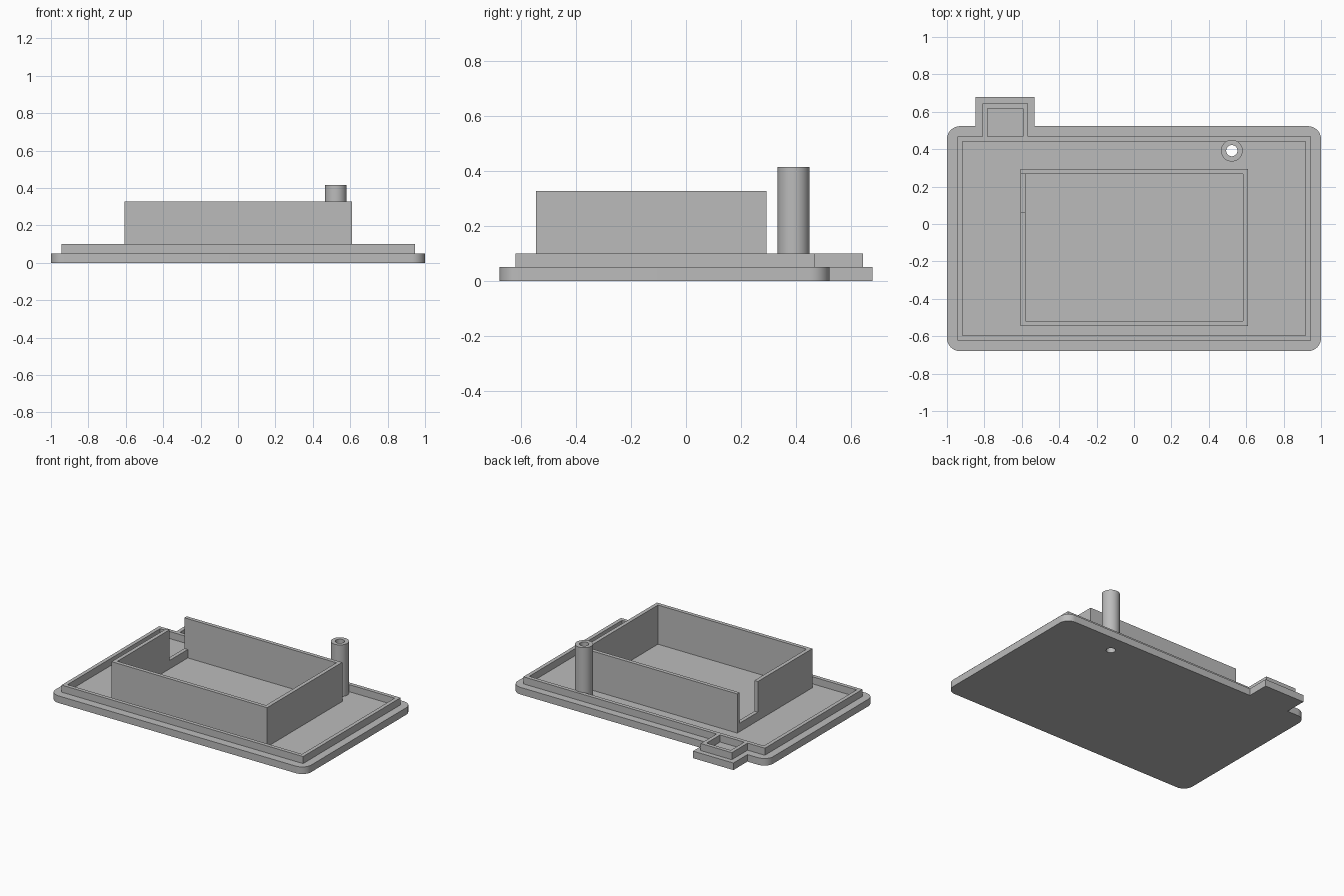
import bpy
import bmesh
from math import cos, sin, pi, radians
from mathutils import Vector

cube = bpy.data.objects.get("Cube")
if cube:
    bpy.data.objects.remove(cube, do_unlink=True)

grey = bpy.data.materials.new("plain grey plastic")
grey.use_nodes = True
colour = (0.5, 0.5, 0.5, 1)
grey.diffuse_color = colour
grey.node_tree.nodes["Principled BSDF"].inputs["Base Color"].default_value = colour

FLOOR = 0.05      # top of the base plate
WALL = 0.027      # thickness of all thin walls


def rect(x0, x1, y0, y1):
    return [(x0, y0), (x1, y0), (x1, y1), (x0, y1)]


def arc(cx, cy, r, start, sweep, steps):
    return [(cx + r * cos(start + sweep * i / steps),
             cy + r * sin(start + sweep * i / steps)) for i in range(steps + 1)]


def circle(cx, cy, r, steps=48):
    return arc(cx, cy, r, 0, 2 * pi, steps)[:-1]


def prism(name, loops, z0, z1):
    """Extrude an outline (first loop) with holes (other loops)."""
    bm = bmesh.new()
    for loop in loops:
        verts = [bm.verts.new((x, y, z0)) for x, y in loop]
        for a, b in zip(verts, verts[1:] + verts[:1]):
            bm.edges.new((a, b))
    bmesh.ops.triangle_fill(bm, use_beauty=True, edges=bm.edges[:], normal=(0, 0, 1))
    result = bmesh.ops.extrude_face_region(bm, geom=bm.faces[:], use_keep_orig=True)
    top = [g for g in result["geom"] if isinstance(g, bmesh.types.BMVert)]
    bmesh.ops.translate(bm, verts=top, vec=Vector((0, 0, z1 - z0)))
    bmesh.ops.recalc_face_normals(bm, faces=bm.faces[:])
    mesh = bpy.data.meshes.new(name)
    bm.to_mesh(mesh)
    bm.free()
    mesh.materials.append(grey)
    obj = bpy.data.objects.new(name, mesh)
    bpy.context.collection.objects.link(obj)
    bpy.ops.object.select_all(action='DESELECT')
    obj.select_set(True)
    bpy.context.view_layer.objects.active = obj
    bpy.ops.object.shade_smooth_by_angle(angle=radians(30))
    return obj


# Base plate: rounded corners, square tab at the back, screw hole
FRONT, BACK, R = -0.68, 0.523, 0.07
TAB_BACK = 0.68
post = (0.523, 0.392)
outline = (arc(1 - R, FRONT + R, R, -pi / 2, pi / 2, 10)
           + arc(1 - R, BACK - R, R, 0, pi / 2, 10)
           + [(-0.531, BACK), (-0.531, TAB_BACK), (-0.847, TAB_BACK), (-0.847, BACK)]
           + arc(R - 1, BACK - R, R, pi / 2, pi / 2, 10)
           + arc(R - 1, FRONT + R, R, pi, pi / 2, 10))
prism("base_plate", [outline, circle(*post, 0.03)], 0, FLOOR)

# Raised rim around the plate, with a closed pocket on the tab
X, Y0, Y1 = 0.945, -0.622, 0.468
PX0, PX1, PY = -0.81, -0.567, 0.645
rim = [(-X, Y0), (X, Y0), (X, Y1), (PX1, Y1), (PX1, PY), (PX0, PY), (PX0, Y1), (-X, Y1)]
prism("rim", [rim,
              rect(WALL - X, X - WALL, Y0 + WALL, Y1 - WALL),
              rect(PX0 + WALL, PX1 - WALL, Y1, PY - WALL)], FLOOR, 0.1)

# Tall compartment walls
BX0, BX1, BY0, BY1 = -0.607, 0.61, -0.546, 0.294
walls = prism("compartment_walls",
              [rect(BX0, BX1, BY0, BY1),
               rect(BX0 + WALL, BX1 - WALL, BY0 + WALL, BY1 - WALL)], FLOOR, 0.327)

# Cable notch in the right wall, next to the back wall
cutter = prism("notch_cutter",
               [rect(BX0 - 0.05, BX0 + 2 * WALL, 0.063, BY1 - WALL)], 0.11, 0.4)
cutter.hide_render = True
cut = walls.modifiers.new("cable_notch", 'BOOLEAN')
cut.operation = 'DIFFERENCE'
cut.solver = 'EXACT'
cut.object = cutter
bpy.context.view_layer.objects.active = walls
bpy.ops.object.modifier_apply(modifier=cut.name)
bpy.data.objects.remove(cutter, do_unlink=True)

# Hollow screw post
prism("screw_post", [circle(*post, 0.058), circle(*post, 0.03)], FLOOR, 0.416)
